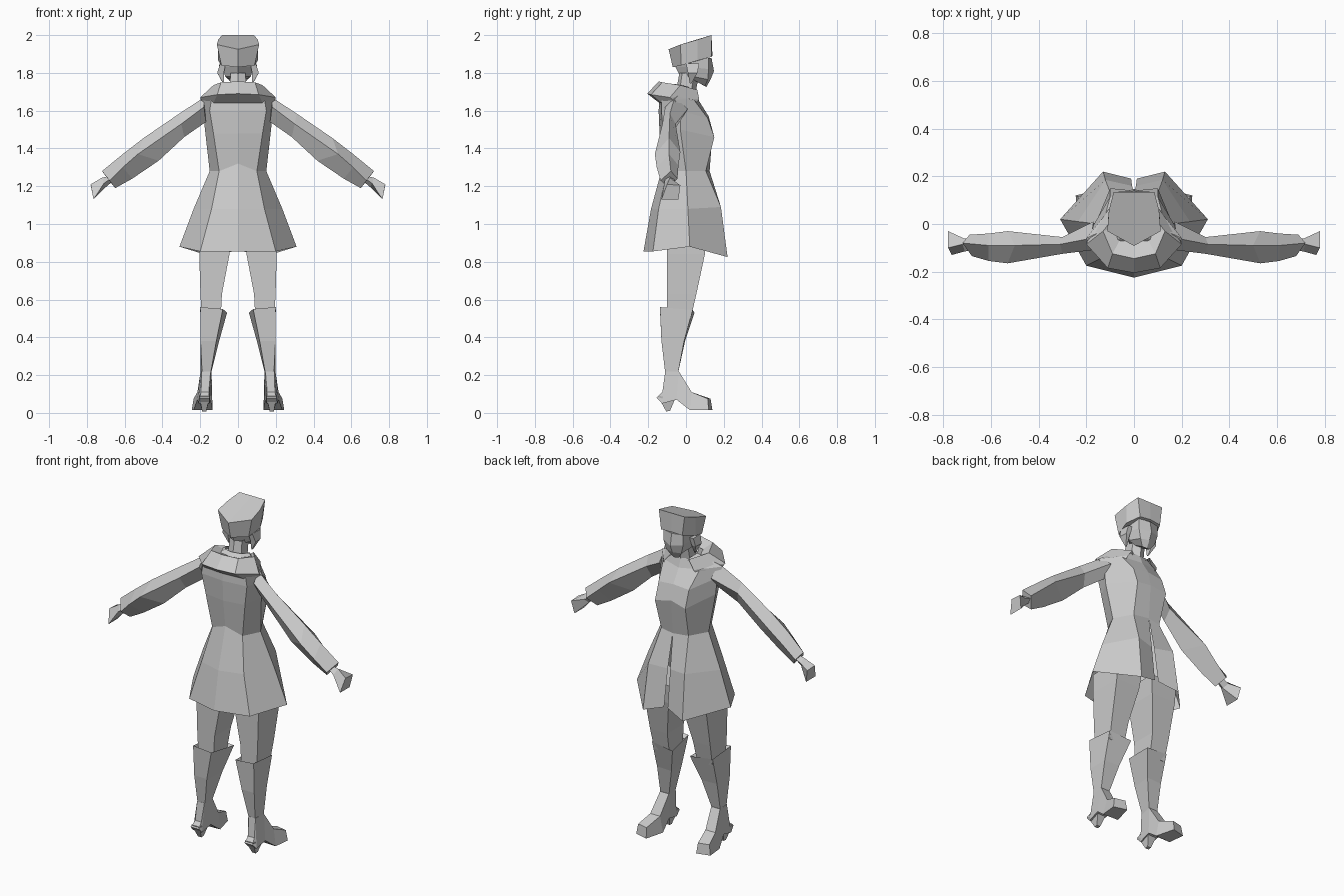
import bpy, bmesh

grey = bpy.data.materials.new("plain grey")
grey.diffuse_color = (0.6, 0.6, 0.6, 1)


def loft(name, rings, closed=True, caps=(True, True)):
    """Skin a list of point rings; the part is mirrored to the other side."""
    bm = bmesh.new()
    vs = [[bm.verts.new(p) for p in r] for r in rings]
    n = len(rings[0])
    for a, b in zip(vs, vs[1:]):
        for i in range(n if closed else n - 1):
            j = (i + 1) % n
            bm.faces.new((a[i], a[j], b[j], b[i]))
    if caps[0]:
        bm.faces.new(vs[0][::-1])
    if caps[1]:
        bm.faces.new(vs[-1])
    bmesh.ops.recalc_face_normals(bm, faces=bm.faces)
    me = bpy.data.meshes.new(name)
    bm.to_mesh(me)
    bm.free()
    me.materials.append(grey)
    ob = bpy.data.objects.new(name, me)
    bpy.context.collection.objects.link(ob)
    ob.modifiers.new("Mirror", 'MIRROR')
    return ob


def box(cx, y0, y1, w, z0, z1=None):
    """Four-sided ring; z1 is the height of the front edge."""
    z1 = z0 if z1 is None else z1
    return [(cx - w, y0, z0), (cx + w, y0, z0), (cx + w, y1, z1), (cx - w, y1, z1)]


# Coat body with open front slit below the waist (half, back to front)
loft("coat", [
    [(0, -.225, .855), (.2, -.175, .855), (.31, .02, .88), (.13, .22, .825), (.012, .19, .86)],
    [(0, -.185, 1.08), (.14, -.145, 1.08), (.235, .01, 1.08), (.12, .185, 1.09), (.008, .16, 1.08)],
    [(0, -.12, 1.32), (.1, -.1, 1.28), (.15, 0, 1.28), (.09, .105, 1.28), (0, .125, 1.28)],
    [(0, -.14, 1.48), (.13, -.12, 1.48), (.175, -.03, 1.5), (.1, .15, 1.46), (0, .14, 1.48)],
    [(0, -.145, 1.6), (.15, -.13, 1.6), (.185, -.03, 1.6), (.1, .115, 1.56), (0, .12, 1.57)],
    [(0, -.14, 1.66), (.14, -.13, 1.66), (.2, -.06, 1.66), (.12, .04, 1.66), (0, .07, 1.65)],
    [(0, -.06, 1.74), (.05, -.05, 1.74), (.075, 0, 1.73), (.05, .04, 1.71), (0, .05, 1.7)],
], closed=False, caps=(False, False))

# Folded hood around the neck
loft("hood", [
    [(0, -.14, 1.64), (.13, -.13, 1.64), (.19, -.05, 1.64), (.1, .05, 1.64)],
    [(0, -.205, 1.69), (.11, -.185, 1.685), (.2, -.085, 1.67), (.1, .07, 1.66)],
    [(0, -.145, 1.755), (.09, -.125, 1.75), (.13, -.03, 1.735), (.06, .06, 1.71)],
    [(0, -.06, 1.71), (.05, -.05, 1.71), (.065, -.01, 1.71), (.04, .04, 1.69)],
], closed=False, caps=(False, False))

# Sleeves: top, front, bottom, back of each ring
loft("sleeve", [
    [(.18, -.06, 1.67), (.17, .01, 1.61), (.17, -.05, 1.54), (.18, -.11, 1.62)],
    [(.31, -.085, 1.585), (.3, -.055, 1.53), (.285, -.085, 1.46), (.3, -.125, 1.53)],
    [(.5, -.09, 1.455), (.53, -.03, 1.38), (.42, -.1, 1.335), (.53, -.165, 1.37)],
    [(.61, -.09, 1.37), (.61, -.04, 1.31), (.56, -.095, 1.24), (.61, -.155, 1.3)],
    [(.72, -.08, 1.28), (.69, -.045, 1.24), (.65, -.09, 1.19), (.68, -.135, 1.23)],
])

# Mitten hands
loft("hand", [
    [(.68, -.085, 1.255), (.675, -.06, 1.24), (.665, -.085, 1.225), (.675, -.11, 1.24)],
    [(.72, -.085, 1.245), (.715, -.06, 1.22), (.7, -.085, 1.195), (.71, -.115, 1.215)],
    [(.78, -.1, 1.21), (.78, -.03, 1.205), (.765, -.04, 1.13), (.765, -.13, 1.13)],
])

# Thighs down to the knee and into the boot
loft("leg", [
    box(.12, -.1, .11, .085, .95),
    box(.125, -.1, .1, .08, .84),
    box(.142, -.1, .055, .057, .63),
    box(.142, -.1, .025, .05, .5),
])

# Boot shafts with open, slanted tops
loft("boot_shaft", [
    [(.19, -.11, .21), (.145, -.105, .21), (.14, -.04, .22), (.198, -.04, .22)],
    [(.198, -.13, .38), (.115, -.13, .38), (.1, -.005, .38), (.198, -.01, .38)],
    [(.2, -.138, .56), (.08, -.138, .55), (.058, .045, .53), (.2, .035, .545)],
    [(.19, -.12, .54), (.095, -.12, .53), (.075, .028, .51), (.19, .02, .525)],
], caps=(False, False))

# Heeled foot: ankle, instep, ball and toe sections running forward
loft("boot_foot", [
    [(.15, -.155, .08), (.205, -.155, .08), (.195, -.125, .11), (.155, -.125, .11)],
    [(.15, -.125, .05), (.21, -.125, .05), (.193, -.11, .22), (.145, -.11, .22)],
    [(.145, -.05, .07), (.215, -.05, .07), (.198, -.038, .22), (.14, -.038, .22)],
    [(.135, .025, .015), (.235, .02, .015), (.215, .03, .11), (.15, .03, .11)],
    [(.165, .14, .015), (.245, .12, .015), (.235, .115, .075), (.17, .13, .075)],
])
loft("boot_heel", [
    [(.15, -.15, .09), (.205, -.15, .09), (.21, -.055, .08), (.148, -.055, .08)],
    [(.168, -.105, .008), (.19, -.105, .008), (.19, -.085, .01), (.168, -.085, .01)],
])

# Neck and head (half, back to front)
loft("neck", [
    [(0, -.06, 1.66), (.045, -.04, 1.66), (.045, .02, 1.66), (0, .045, 1.66)],
    [(0, -.035, 1.8), (.04, -.02, 1.8), (.04, .045, 1.8), (0, .07, 1.8)],
], closed=False, caps=(False, False))
loft("head", [
    [(0, .035, 1.765), (.03, .045, 1.76), (.025, .1, 1.73), (0, .108, 1.725)],
    [(0, -.03, 1.78), (.068, .04, 1.78), (.05, .115, 1.765), (0, .13, 1.765)],
    [(0, -.055, 1.83), (.08, .03, 1.83), (.065, .12, 1.82), (0, .148, 1.81)],
    [(0, -.07, 1.88), (.085, .02, 1.88), (.065, .12, 1.88), (0, .135, 1.88)],
], closed=False, caps=(True, True))

# Pointed locks of hair beside the face
loft("hair_lock", [
    [(.095, .0, 1.85), (.098, .07, 1.85), (.07, .07, 1.85), (.065, .0, 1.85)],
    [(.11, .01, 1.8), (.105, .06, 1.8), (.08, .06, 1.8), (.075, .01, 1.8)],
    [(.078, .02, 1.745), (.08, .03, 1.745), (.075, .03, 1.745), (.074, .02, 1.745)],
])

# Five-sided cap, tilted up at the front
loft("cap", [
    [(0, -.07, 1.83), (.088, -.025, 1.84), (.105, .06, 1.865), (.07, .135, 1.885), (0, .14, 1.89)],
    [(0, -.092, 1.925), (.112, -.03, 1.95), (.105, .06, 1.975), (.085, .135, 2.0), (0, .135, 2.0)],
], closed=False)
